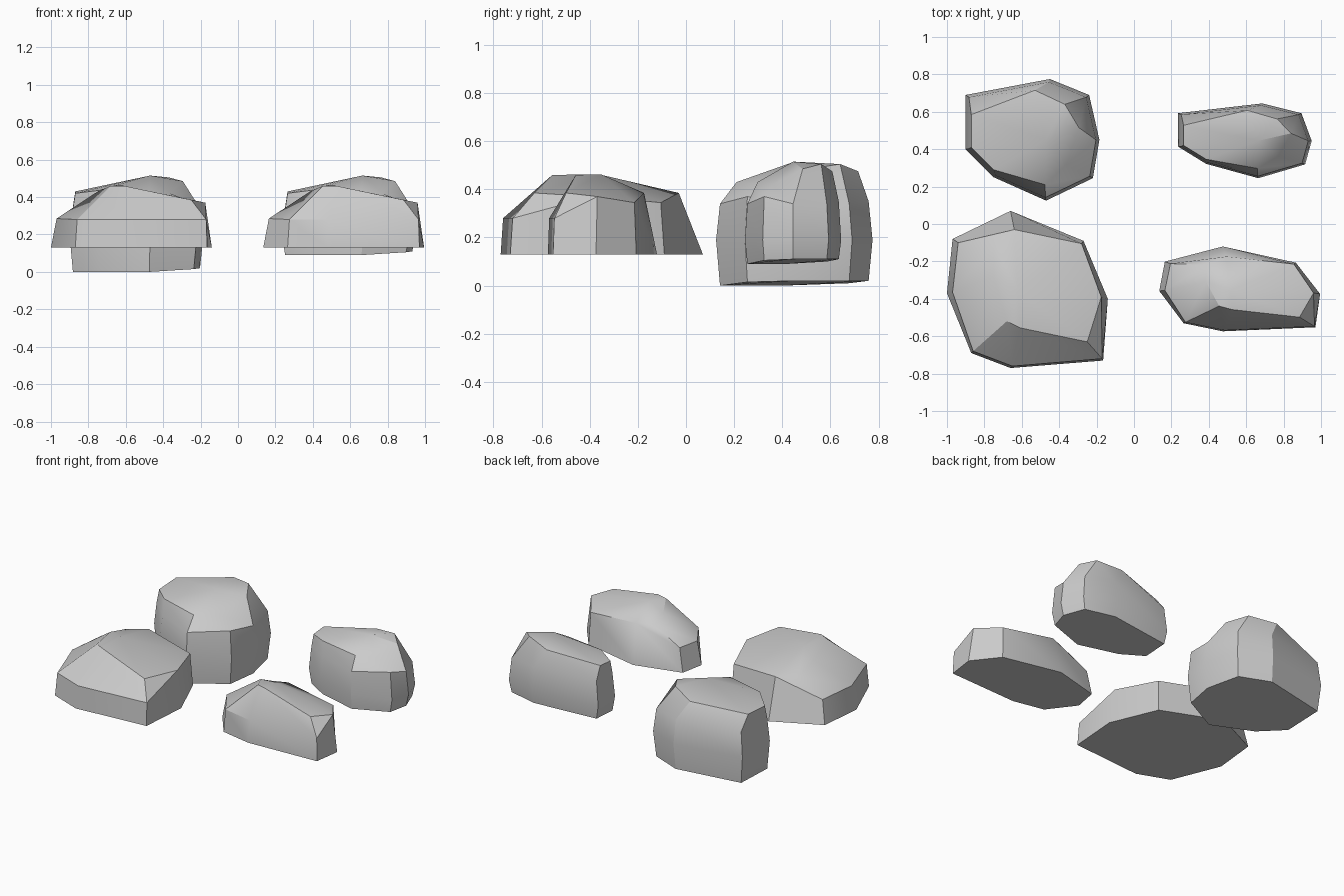
import bpy, bmesh
from math import radians

if "Cube" in bpy.data.objects:
    bpy.data.objects.remove(bpy.data.objects["Cube"])


def shrink(outline, centre, s, heights):
    """Copy of a plan outline scaled about a centre, lifted to the given heights."""
    cx, cy = centre
    return [(cx + (x - cx) * s, cy + (y - cy) * s, z)
            for (x, y), z in zip(outline, heights)]


def rock(name, rings, peak, dx=0.0, sy=1.0, dy=0.0):
    """Loft faceted rings into a stone, flat underneath and fanned to a peak."""
    bm = bmesh.new()
    place = lambda p: bm.verts.new((p[0] + dx, p[1] * sy + dy, p[2]))
    loops = [[place(p) for p in r] for r in rings]
    n = len(loops[0])
    bm.faces.new(loops[0])
    for a, b in zip(loops, loops[1:]):
        for i in range(n):
            j = (i + 1) % n
            bm.faces.new((a[i], a[j], b[j], b[i]))
    tip = place(peak)
    for i in range(n):
        bm.faces.new((loops[-1][i], loops[-1][(i + 1) % n], tip))
    bmesh.ops.remove_doubles(bm, verts=bm.verts, dist=0.002)
    bmesh.ops.recalc_face_normals(bm, faces=bm.faces)
    me = bpy.data.meshes.new(name)
    bm.to_mesh(me)
    bm.free()
    me.shade_smooth()
    me.set_sharp_from_angle(angle=radians(30))
    ob = bpy.data.objects.new(name, me)
    bpy.context.collection.objects.link(ob)
    return ob


# Front stones: vertical foot, shoulder ring and sloping top
foot = [(-.97, -.08), (-.66, .07), (-.27, -.09), (-.14, -.40),
        (-.165, -.73), (-.66, -.77), (-.87, -.69), (-1.0, -.37)]
shoulder = [(-.94, -.10, .285), (-.64, -.03, .385), (-.28, -.105, .345), (-.175, -.39, .37),
            (-.17, -.72, .28), (-.65, -.76, .28), (-.86, -.68, .28), (-.97, -.365, .285)]
crown = [(-.75, -.11, .385)] + shoulder[1:4] + [
    (-.25, -.63, .385), (-.61, -.555, .46), (-.68, -.52, .46), (-.75, -.28, .43)]
low_rings = [[(x, y, .13) for x, y in foot], shoulder, crown]
rock("front_left_rock", low_rings, (-.62, -.36, .462))
rock("front_right_rock", low_rings, (-.62, -.36, .462), dx=1.135, sy=.54, dy=-.158)

# Back stones: bulging sides with a lopsided top
belly = [(-.90, .69), (-.45, .775), (-.24, .69), (-.185, .45),
         (-.22, .245), (-.47, .125), (-.75, .25), (-.90, .40)]
centre = (-.55, .45)
top = [(-.87, .585, .43), (-.53, .715, .475), (-.37, .64, .505), (-.295, .515, .485),
       (-.365, .315, .42), (-.475, .21, .43), (-.75, .29, .435), (-.87, .41, .42)]


def tall_rings(base):
    floor = [base + h for h in (.01, .02, .02, .02, .015, 0, 0, 0)]
    return [shrink(belly, centre, .95, floor),
            [(x, y, .19) for x, y in belly],
            shrink(belly, centre, .95, (.35, .35, .34, .34, .37, .34, .34, .34)),
            top]


rock("back_left_rock", tall_rings(0), (-.47, .45, .515))
rock("back_right_rock", tall_rings(.09), (-.47, .45, .515), dx=1.135, sy=.615, dy=.168)
